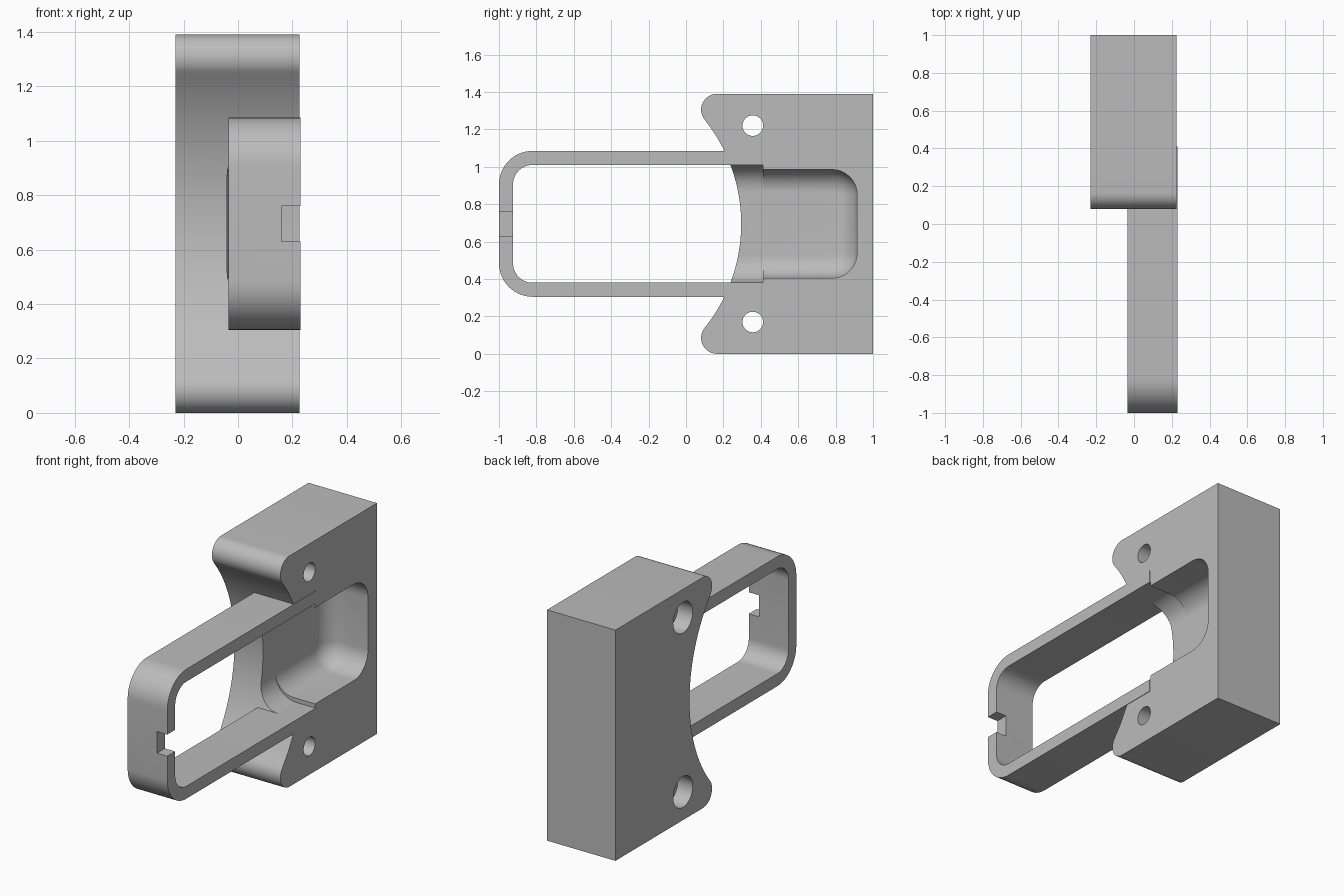
import bpy, bmesh
from math import pi, sin, cos, sqrt, atan2, radians
from mathutils import Vector

if "Cube" in bpy.data.objects:
    bpy.data.objects.remove(bpy.data.objects["Cube"], do_unlink=True)

grey = bpy.data.materials.new("plain grey")
grey.use_nodes = True
grey.diffuse_color = (0.5, 0.5, 0.5, 1)
grey.node_tree.nodes["Principled BSDF"].inputs["Base Color"].default_value = (0.5, 0.5, 0.5, 1)

MID = 0.695          # height of the mirror plane
HEIGHT = 2 * MID
FACE = 0.226         # open side of the block
BACK = -0.23         # closed side of the block
FLOOR = -0.04        # pocket floor


def arc(cy, cz, r, a0, a1, n=12):
    return [(cy + r * cos(a0 + (a1 - a0) * i / n), cz + r * sin(a0 + (a1 - a0) * i / n))
            for i in range(n + 1)]


def rounded(y0, y1, z0, z1, r, n=10):
    """Counter-clockwise rounded rectangle."""
    return (arc(y1 - r, z0 + r, r, -pi / 2, 0, n) + arc(y1 - r, z1 - r, r, 0, pi / 2, n)
            + arc(y0 + r, z1 - r, r, pi / 2, pi, n) + arc(y0 + r, z0 + r, r, pi, 1.5 * pi, n))


def mirrored(half):
    return half + [(y, HEIGHT - z) for y, z in reversed(half)]


def loft(name, rings):
    """Closed solid through matching rings of 3D points."""
    bm = bmesh.new()
    loops = [[bm.verts.new(p) for p in ring] for ring in rings]
    for a, b in zip(loops, loops[1:]):
        for i in range(len(a)):
            j = (i + 1) % len(a)
            bm.faces.new((a[i], a[j], b[j], b[i]))
    bm.faces.new(loops[0][::-1])
    bm.faces.new(loops[-1])
    bmesh.ops.recalc_face_normals(bm, faces=bm.faces)
    mesh = bpy.data.meshes.new(name)
    bm.to_mesh(mesh)
    bm.free()
    mesh.materials.append(grey)
    obj = bpy.data.objects.new(name, mesh)
    bpy.context.collection.objects.link(obj)
    return obj


def extrude(name, profile, x0, x1):
    return loft(name, [[(x, y, z) for y, z in profile] for x in (x0, x1)])


def activate(obj):
    bpy.ops.object.select_all(action='DESELECT')
    obj.select_set(True)
    bpy.context.view_layer.objects.active = obj


def cut(obj, cutter):
    cutter.hide_render = True
    mod = obj.modifiers.new("cut", 'BOOLEAN')
    mod.operation = 'DIFFERENCE'
    mod.solver = 'EXACT'
    mod.object = cutter
    activate(obj)
    bpy.ops.object.modifier_apply(modifier=mod.name)
    bpy.data.objects.remove(cutter, do_unlink=True)


def finish(obj):
    activate(obj)
    bpy.ops.object.shade_smooth_by_angle(angle=radians(25))


# Block: rounded lobes flowing into one large concave front
R, r = 0.89, 0.085
centre = Vector((0.295 - R, MID))
lobe = Vector((centre.x + sqrt((R + r) ** 2 - (MID - r) ** 2), r))
slope = atan2(lobe.y - centre.y, lobe.x - centre.x)
lower = [(1, 0)] + arc(lobe.x, lobe.y, r, -pi / 2, slope - pi, 16)
lower += arc(centre.x, centre.y, R, slope, -0.02, 24)[1:]
block = extrude("block", mirrored(lower), BACK, FACE)

# Pocket with rounded corners and a filleted floor
fillet = 0.12
levels = [(0.4, 0)]
for i in range(11):
    t = pi / 2 * i / 10
    levels.append((FLOOR + fillet * (1 - sin(t)), fillet * (1 - cos(t))))
rings = [[(x, y, z) for y, z in rounded(-0.3 + s, 0.915 - s, 0.405 + s, 0.985 - s, 0.135 - s)]
         for x, s in levels]
cut(block, loft("pocket_cutter", rings))

# Slightly wider entry to the pocket
section = rounded(FLOOR, 0.9, 0.38, 1.01, 0.14)
cut(block, loft("entry_cutter", [[(x, y, z) for x, z in section] for y in (-0.3, 0.412)]))

# Counterbored screw holes
for z in (0.17, HEIGHT - 0.17):
    for radius, x1 in ((0.055, 0.4), (0.093, BACK + 0.1)):
        circle = arc(0.357, z, radius, 0, 2 * pi, 40)[:-1]
        cut(block, extrude("hole_cutter", circle, -0.4, x1))
finish(block)

# Loop frame: a U of constant thickness running into the block
outer = [(0.41, 0.305)] + arc(-0.82, 0.485, 0.18, -pi / 2, -pi, 14)
inner = [(0.41, 0.38)] + arc(-0.82, 0.485, 0.105, -pi / 2, -pi, 14)
frame = extrude("loop_frame", mirrored(outer) + mirrored(inner)[::-1], -0.035, 0.229)
notch = [(-1.1, 0.63), (-0.8, 0.63), (-0.8, 0.76), (-1.1, 0.76)]
cut(frame, extrude("notch_cutter", notch, 0.16, 0.4))
finish(frame)
